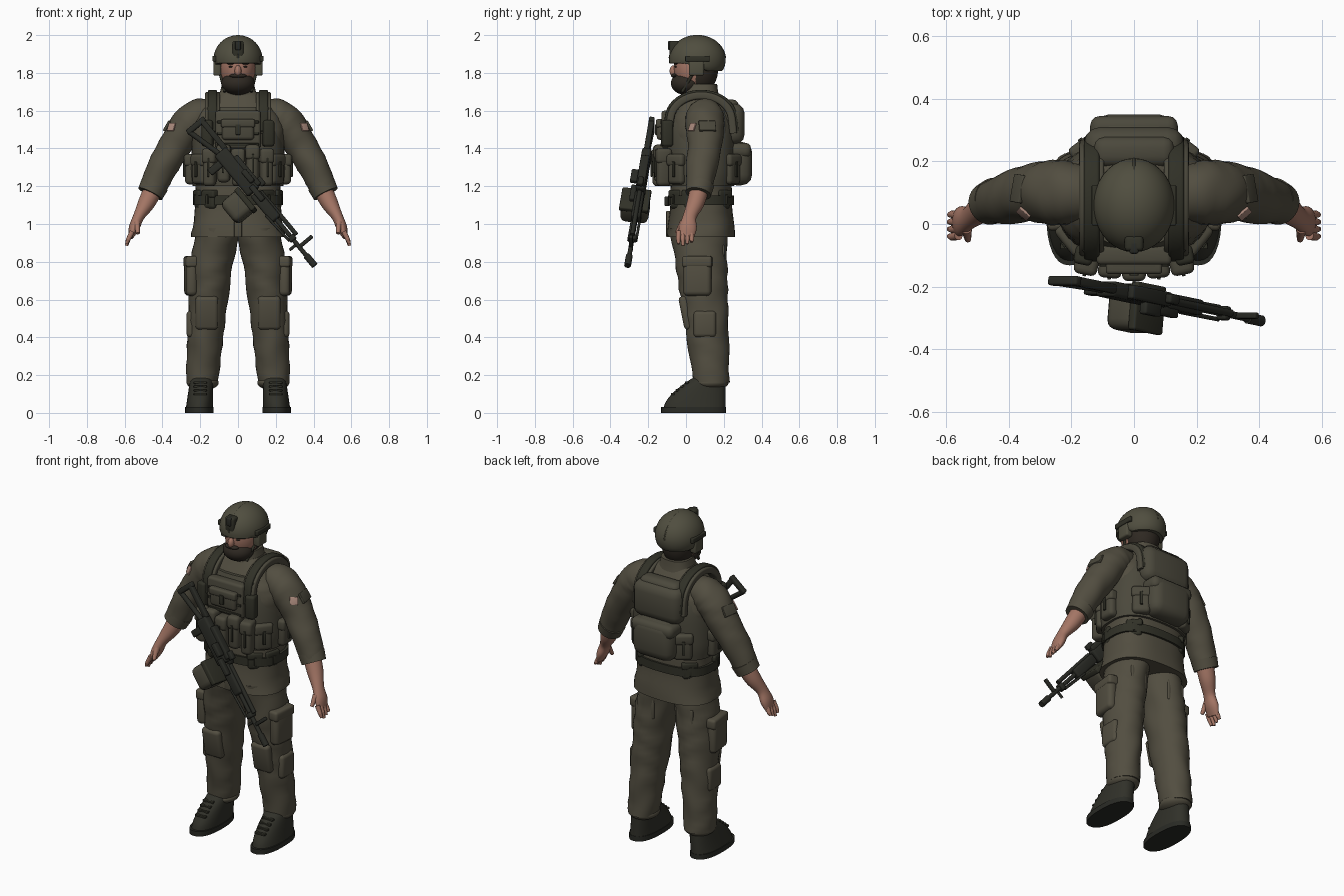
import bpy, bmesh, math
from mathutils import Vector, Matrix

default_cube = bpy.data.objects.get("Cube")
if default_cube:
    bpy.data.objects.remove(default_cube)


def material(name, *rgb):
    result = bpy.data.materials.new(name)
    result.use_nodes = True
    result.diffuse_color = (*rgb, 1)
    shader = result.node_tree.nodes["Principled BSDF"]
    shader.inputs["Base Color"].default_value = (*rgb, 1)
    shader.inputs["Roughness"].default_value = .9
    return result


CLOTH = material("olive cloth", .085, .076, .052)
VEST = material("olive webbing", .07, .065, .045)
SHELL = material("helmet olive", .08, .076, .05)
DARK = material("dark strap", .03, .03, .02)
BOOT = material("boot black", .03, .03, .022)
METAL = material("gun metal", .022, .023, .018)
SKIN = material("skin", .37, .18, .13)
HAIR = material("beard brown", .028, .022, .016)
PATCH = material("patch pink", .4, .25, .2)
X, Y, Z = Vector((1, 0, 0)), Vector((0, 1, 0)), Vector((0, 0, 1))
SPINE = .08
SIDES = (1, -1)


def finish(bm, name, colour):
    bmesh.ops.recalc_face_normals(bm, faces=bm.faces)
    mesh = bpy.data.meshes.new(name)
    mesh.materials.append(colour)
    bm.to_mesh(mesh)
    bm.free()
    bpy.context.collection.objects.link(bpy.data.objects.new(name, mesh))


def smooth_path(rows, steps=5):
    """Pass a smooth curve through the rows, widths included."""
    rows = [Vector(row) for row in rows]
    path = []
    for i, (here, there) in enumerate(zip(rows, rows[1:])):
        before, after = rows[max(i - 1, 0)], rows[min(i + 2, len(rows) - 1)]
        leave, arrive = (there - before) / 2, (after - here) / 2
        for j in range(steps):
            t = j / steps
            ease = t * t * (3 - 2 * t)
            path.append(here.lerp(there, ease) + leave * (t * (1 - t) ** 2) - arrive * (t * t * (1 - t)))
    return path + [rows[-1]]


def loft(name, colour, rows, side=1, level=False, axis=Y, square=2, folds=0, sides=32):
    """Skin rings through rows of (x, y, z, half width, half depth)."""
    path = smooth_path(rows)
    bm, rings = bmesh.new(), []
    for i, row in enumerate(path):
        last, following = path[max(i - 1, 0)], path[min(i + 1, len(path) - 1)]
        heading = Z if level else Vector((following - last)[:3]).normalized()
        across = heading.cross(axis).normalized()
        outward = across.cross(heading)
        ring = []
        for j in range(sides):
            angle = math.tau * j / sides
            u, v = (math.copysign(abs(w) ** (2 / square), w) for w in (math.cos(angle), math.sin(angle)))
            crease = 1 + folds * math.sin(i * 1.4 + 2 * math.sin(2 * angle + i / 3))
            point = Vector(row[:3]) + (across * u * row[3] + outward * v * row[4]) * crease
            ring.append(bm.verts.new((point.x * side, point.y, point.z)))
        rings.append(ring)
    for lower, upper in zip(rings, rings[1:]):
        for j in range(sides):
            bm.faces.new((lower[j - 1], lower[j], upper[j], upper[j - 1]))
    bm.faces.new(rings[0])
    bm.faces.new(rings[-1])
    finish(bm, name, colour)


def column(name, colour, rows, **options):
    """Upright loft around the spine from rows of (height, half width, half depth)."""
    loft(name, colour, [(0, SPINE, *row) for row in rows], level=True, square=2.6, sides=40, **options)


def box(name, colour, centre, size, turn=0, matrix=None, soft=.25):
    """Block with rounded edges; soft is the share of its thinnest side."""
    bm = bmesh.new()
    bmesh.ops.create_cube(bm, size=1, matrix=Matrix.Diagonal((*size, 1)))
    bmesh.ops.bevel(bm, geom=bm.edges[:], offset=min(size) * soft, segments=3, profile=.5, affect='EDGES')
    bm.transform(Matrix.Translation(centre) @ (matrix or Matrix.Rotation(turn, 4, 'Z')))
    finish(bm, name, colour)


def facing(direction):
    return direction.to_track_quat('Z', 'Y').to_matrix().to_4x4()


def ball(name, colour, centre, radii, floor=None):
    """Ellipsoid, optionally cut off below a floor that depends on y."""
    bm = bmesh.new()
    bmesh.ops.create_uvsphere(bm, u_segments=36, v_segments=24, radius=1,
                              matrix=Matrix.Translation(centre) @ Matrix.Diagonal((*radii, 1)))
    if floor:
        for vert in bm.verts:
            vert.co.z = max(vert.co.z, floor(vert.co.y))
    finish(bm, name, colour)


def rod(name, colour, start, end, radius, end_radius=None):
    bm = bmesh.new()
    start, end = Vector(start), Vector(end)
    place = Matrix.Translation((start + end) / 2) @ facing(end - start)
    bmesh.ops.create_cone(bm, cap_ends=True, segments=14, radius1=radius, radius2=end_radius or radius,
                          depth=(end - start).length, matrix=place)
    finish(bm, name, colour)


def pouch(name, centre, size, turn=0, colour=VEST):
    """Padded pouch with a flap and a closing strap, facing forward before turning."""
    centre, (width, depth, height) = Vector(centre), size
    front = Matrix.Rotation(turn, 3, 'Z') @ -Y
    box(name, colour, centre, size, turn, soft=.35)
    box(name + "_flap", colour, centre + Z * height * .3, (width + .01, depth + .01, height * .4), turn)
    box(name + "_strap", DARK, centre + front * (depth / 2 + .005), (width / 6, .01, height / 2), turn)


def around(angle, width, depth, height):
    """Point on an ellipse around the spine; angle zero is the front."""
    return Vector((width * math.sin(angle), SPINE - depth * math.cos(angle), height))


# Jacket, collar, vest and belt
column("jacket", CLOTH, [(.93, .25, .18), (1.1, .225, .165), (1.3, .235, .16), (1.5, .25, .165),
                         (1.6, .2, .14), (1.7, .1, .08)], folds=.012)
column("collar", CLOTH, [(1.65, .11, .1), (1.7, .095, .09), (1.74, .085, .085)])
box("jacket_placket", CLOTH, (0, -.095, 1), (.04, .02, .14))
column("vest", VEST, [(1.2, .24, .175), (1.3, .25, .185), (1.5, .23, .185), (1.62, .16, .15)])
column("belt", DARK, [(z, .238, .175) for z in (1.1, 1.15)])
box("belt_buckle", METAL, (0, -.1, 1.12), (.07, .03, .05))

# Chest panel and magazine pouches
box("chest_panel", VEST, (0, -.1, 1.5), (.24, .06, .2))
pouch("admin_pouch", (0, -.13, 1.5), (.17, .05, .11))
for row in range(3):
    box("chest_webbing", DARK, (0, -.13, 1.42 + row * .06), (.22, .01, .015))
for i in range(-2, 3):
    pouch("magazine_pouch", (i * .075, abs(i) / 100 - .14, 1.3 + i % 2 / 50), (.066, .075, .2), i * .1)

# Flank pouches, belt pouches, radios and shoulder straps on both sides
for side in SIDES:
    for angle in (.9, 1.6, 2.5):
        pouch("flank_pouch", around(side * angle, .25, .2, 1.29), (.1, .06, .16), side * angle)
    for angle in (.75, 1.25, 2.3):
        pouch("belt_pouch", around(side * angle, .21, .17, 1.13), (.08, .05, .1), side * angle, DARK)
    box("radio", DARK, (side * .16, -.1, 1.48), (.06, .06, .14), side / 5)
    box("strap_buckle", DARK, (side * .14, -.075, 1.6), (.05, .03, .04))
    for name, colour, lift, width in (("shoulder_strap", VEST, 0, .04), ("strap_pad", DARK, .01, .025)):
        arch = [math.pi * step / 8 for step in range(9)]
        loft(name, colour, [(.135, SPINE - (.17 + lift) * math.cos(a), 1.48 + lift + .2 * math.sin(a) ** .7,
                             .02, width) for a in arch], side, axis=X, square=5)

# Back pack in stacked sections
box("upper_pack", VEST, (0, .25, 1.53), (.32, .12, .22), soft=.45)
box("pack_top_roll", VEST, (0, .23, 1.62), (.26, .1, .08), soft=.45)
box("lower_pack", VEST, (0, .28, 1.32), (.27, .14, .23), soft=.4)
box("lower_pack_flap", VEST, (0, .275, 1.39), (.28, .14, .08), soft=.4)

# Legs, pockets and boots
for side in SIDES:
    steps = [i / 5 for i in range(6)]
    loft("trouser_leg", CLOTH, [(.1 + .09 * t ** .6, .065 + .07 * t, .98 - .82 * t, .12 - .035 * t, .15 - .055 * t)
                                for t in steps], side, level=True, folds=.03)
    for height in (.16, .21):
        ball("ankle_roll", CLOTH, (side * .187, .13, height), (.085, .095, .04))
    box("cargo_pocket", CLOTH, (side * .25, .06, .72), (.06, .15, .2), side * -.1, soft=.4)
    box("cargo_flap", CLOTH, (side * .25, .06, .8), (.065, .16, .06), side * -.1)
    box("shin_pocket", CLOTH, (side * .248, .1, .47), (.05, .12, .14), soft=.4)
    box("knee_patch", CLOTH, (side * .165, 0, .53), (.12, .05, .18), soft=.4,
        matrix=Matrix.Rotation(.2, 4, 'X'))
    box("hip_pocket", CLOTH, (side * .13, .195, .83), (.11, .02, .12))
    lengths = [(t, .165 - .09 * t ** 1.7) for t in steps]
    loft("boot", BOOT, [(.205 - t / 70, .21 - d, .02 + .18 * t, .072 - t / 80, d) for t, d in lengths],
         side, level=True, square=2.3)
    loft("boot_sole", METAL, [(.205, .04, z, .075, .172) for z in (0, .03)], side, level=True, square=2.4)
    for lace in range(4):
        box("boot_lace", DARK, (side * .2, lace * .025 - .07, .1 + lace * .02), (.07, .02, .012))

# Sleeves, arms and hands
elbow = [(.14, 1.59, .07), (.2, 1.575, .09), (.26, 1.525, .096), (.33, 1.42, .086), (.4, 1.3, .08), (.46, 1.17, .067)]
sleeve = [(x, .1 - max(0, x - .33) / 4, z, w, w * 1.13 - x / 50) for x, z, w in elbow]
for side in SIDES:
    loft("sleeve", CLOTH, sleeve, side, folds=.022)
    loft("cuff", CLOTH, [(.44, .075, 1.21, .075, .074), (.465, .065, 1.16, .07, .068)], side)
    loft("forearm_and_palm", SKIN, [(.45, .07, 1.18, .05, .05), (.485, .05, 1.11, .045, .046),
                                    (.525, .02, 1.04, .03, .036), (.55, .01, .98, .028, .047),
                                    (.568, 0, .93, .014, .04)], side)
    for finger in range(4):
        y, tip = .036 - finger * .024, .885 + abs(finger - 2) / 100
        knuckle, bend, end = ((side * x, y * spread - .005, z) for x, spread, z in
                              ((.56, .9, .96), (.58, 1, .92), (.59, .95, tip)))
        rod("finger", SKIN, knuckle, bend, .014, .012)
        rod("fingertip", SKIN, bend, end, .012, .008)
        ball("finger_joint", SKIN, bend, (.012, .012, .012))
    rod("thumb", SKIN, (side * .535, -.015, 1.01), (side * .53, -.05, .95), .018, .01)
    shoulder = Vector((side * .295, .1, 1.475))
    outward = Vector((side * .6, -.7, .4))
    box("arm_patch", PATCH, shoulder + outward * .096, (.045, .045, .009), matrix=facing(outward))
    outward = Vector((side * .86, .15, .5))
    box("sleeve_panel", VEST, shoulder + outward * .087, (.09, .06, .015), matrix=facing(outward))

# Head, beard and face
rod("neck", SKIN, (0, .08, 1.62), (0, .06, 1.8), .075)
ball("head", SKIN, (0, .05, 1.83), (.095, .115, .14))
ball("hair", HAIR, (0, .07, 1.82), (.095, .1, .13))
ball("beard", HAIR, (0, .005, 1.745), (.088, .085, .063))
ball("nose", SKIN, (0, -.065, 1.81), (.018, .022, .03))
ball("moustache", HAIR, (0, -.06, 1.785), (.045, .02, .012))
for side in SIDES:
    ball("eye", HAIR, (side * .036, -.053, 1.833), (.014, .008, .005))
    ball("eyebrow", HAIR, (side * .038, -.053, 1.85), (.022, .012, .006))
    box("ear_cover", SHELL, (side * .11, .055, 1.825), (.04, .08, .08))
    box("helmet_rail", DARK, (side * .125, .06, 1.875), (.02, .13, .03))
    rod("chin_strap", DARK, (side * .1, .05, 1.82), (side * .07, -.02, 1.7), .008)

# Helmet, lower at the back than at the brow
ball("helmet", SHELL, (0, .06, 1.87), (.13, .15, .13), lambda y: 1.85 - .04 * min(1, max(0, y * 9)))
ball("helmet_crest", SHELL, (0, .06, 1.87), (.025, .152, .131), lambda y: 1.88)
box("helmet_mount", DARK, (0, -.062, 1.925), (.06, .05, .09))
box("helmet_mount_arm", METAL, (0, -.075, 1.945), (.03, .04, .05))

# Slung machine gun in its own frame: along the barrel, across, up
butt, muzzle = Vector((-.22, -.18, 1.535)), Vector((.41, -.31, .775))
along = (muzzle - butt).normalized()
across = along.cross(Vector((.77, 0, .64))).normalized()
up = across.cross(along)
gun_frame = Matrix((along, across, up)).transposed().to_4x4()


def on_gun(distance, height=0, offset=0):
    return butt + along * distance + up * height + across * offset


def gun_block(name, distance, height, size, colour=METAL, offset=0):
    box("gun_" + name, colour, on_gun(distance, height, offset), size, matrix=gun_frame)


def gun_rod(name, start, end, radius):
    rod("gun_" + name, METAL, on_gun(*start), on_gun(*end), radius)


gun_block("butt_plate", .01, -.01, (.03, .03, .12))
gun_block("stock_top", .11, .03, (.2, .03, .03))
gun_rod("stock_strut", (.01, -.06), (.21, -.01), .014)
gun_block("receiver", .34, 0, (.28, .05, .08))
gun_block("feed_cover", .37, .045, (.2, .045, .03))
gun_block("grip", .25, -.07, (.04, .03, .09))
gun_block("ammunition_box", .49, -.115, (.14, .15, .13), VEST, offset=.025)
gun_block("box_lid", .49, -.06, (.145, .155, .03), DARK, offset=.025)
gun_block("rear_sight", .46, .065, (.05, .03, .03))
gun_block("carry_handle", .5, .01, (.1, .03, .03), offset=.035)
gun_block("handguard", .58, 0, (.18, .05, .06))
gun_block("side_light", .4, .03, (.08, .04, .03), offset=.04)
gun_block("front_sight", .86, .045, (.02, .02, .09))
gun_block("bipod_hinge", .8, 0, (.03, .045, .04))
gun_rod("gas_tube", (.5, .03), (.8, .03), .012)
gun_rod("barrel", (.6,), (.98,), .012)
gun_rod("muzzle_brake", (.92,), (.99,), .018)
gun_rod("bipod_foot", (.84, -.05), (.84, 0), .008)
for side in SIDES:
    gun_rod("bipod_leg", (.8, -.02, side / 50), (.62, -.03, side / 50), .007)

# Smooth shading with sharp edges kept
bpy.ops.object.select_all(action='DESELECT')
for part in bpy.context.scene.objects:
    if part.type == 'MESH':
        part.select_set(True)
        bpy.context.view_layer.objects.active = part
bpy.ops.object.shade_smooth_by_angle(angle=math.radians(40))
